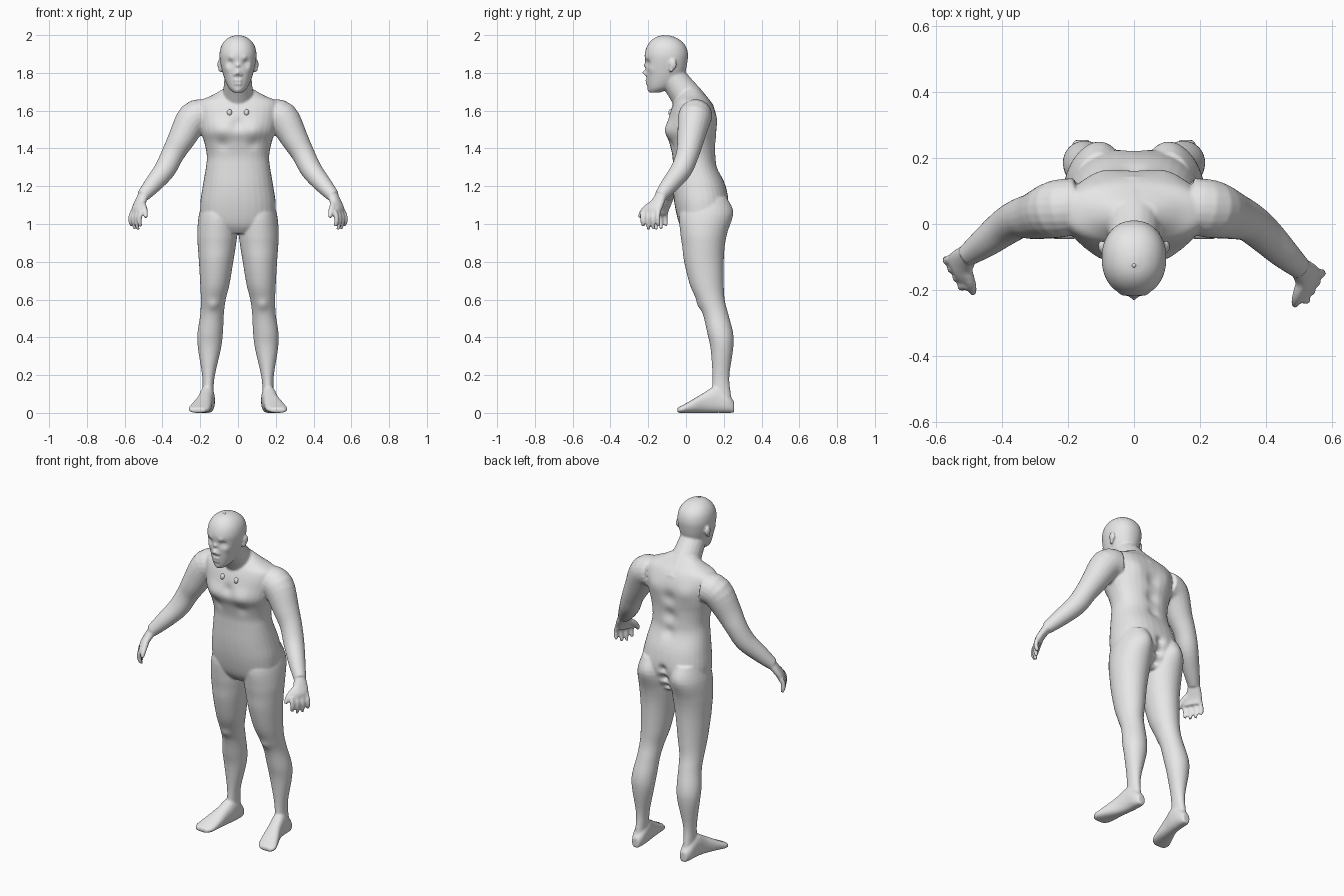
import bpy
import bmesh
from math import cos, sin, pi, exp, copysign
from mathutils import Vector, Matrix

cube = bpy.data.objects.get("Cube")
if cube:
    bpy.data.objects.remove(cube)

skin = bpy.data.materials.new("light_grey")
skin.use_nodes = True
skin.diffuse_color = (0.8, 0.8, 0.8, 1)
skin.node_tree.nodes["Principled BSDF"].inputs["Base Color"].default_value = skin.diffuse_color

bm = bmesh.new()


def spline(rows, steps=4):
    """Smooth interpolation through rows of numbers."""
    out = []
    last = len(rows) - 1
    for i in range(last):
        a, b, c, d = (rows[max(0, min(last, i + k))] for k in (-1, 0, 1, 2))
        for s in range(steps):
            t = s / steps
            out.append([q + t / 2 * (r - p + t * (2 * p - 5 * q + 4 * r - e + t * (3 * (q - r) + e - p)))
                        for p, q, r, e in zip(a, b, c, d)])
    return out + [list(rows[-1])]


def loft(sections, power=2.0, sides=32):
    """Closed skin over rings given as centre and two half-axes."""
    rings = []
    for centre, u, v in sections:
        ring = []
        for k in range(sides):
            c, s = cos(2 * pi * k / sides), sin(2 * pi * k / sides)
            ring.append(bm.verts.new(centre + u * copysign(abs(c) ** (2 / power), c)
                                     + v * copysign(abs(s) ** (2 / power), s)))
        rings.append(ring)
    for a, b in zip(rings, rings[1:]):
        for k in range(sides):
            n = (k + 1) % sides
            bm.faces.new((a[k], a[n], b[n], b[k]))
    bm.faces.new(rings[0])
    bm.faces.new(rings[-1])


def upright(rows, side=1, power=2.0):
    """Stack of level rings: height, inner x, outer x, front y, back y."""
    loft([(Vector((side * (l + r) / 2, (f + b) / 2, z)),
           Vector(((r - l) / 2, 0, 0)), Vector((0, (b - f) / 2, 0)))
          for z, l, r, f, b in spline(rows)], power)


def tube(points, sides=20):
    """Round limb through x, y, z, radius."""
    rows = spline(points)
    pts = [Vector(r[:3]) for r in rows]
    sections = []
    for i, row in enumerate(rows):
        t = (pts[min(i + 1, len(pts) - 1)] - pts[max(i - 1, 0)]).normalized()
        u = t.cross(Vector((0, 1, 0.2))).normalized()
        sections.append((pts[i], u * row[3], t.cross(u) * row[3]))
    loft(sections, sides=sides)


def ball(centre, size):
    bmesh.ops.create_icosphere(bm, subdivisions=3, radius=1,
                               matrix=Matrix.LocRotScale(Vector(centre), None, Vector(size)))


# Torso: height, half width, front, back
torso = [(.95, .1, 0, .16), (1, .185, -.035, .2), (1.1, .2, -.06, .225), (1.2, .187, -.07, .21),
         (1.3, .17, -.07, .168), (1.36, .165, -.072, .16), (1.43, .178, -.088, .16),
         (1.49, .197, -.108, .165), (1.56, .212, -.093, .163), (1.61, .218, -.078, .15),
         (1.65, .205, -.06, .13), (1.68, .14, -.04, .105), (1.72, .07, -.01, .07)]
upright([(z, -w, w, f, b) for z, w, f, b in torso], power=2.3)

# Neck and head
tube([(0, .06, 1.58, .1), (0, .02, 1.65, .087), (0, -.03, 1.72, .077), (0, -.09, 1.8, .07)])
head = [(1.695, .022, -.192, -.14), (1.715, .045, -.2, -.09), (1.74, .06, -.205, -.05),
        (1.77, .072, -.209, -.02), (1.81, .084, -.212, -.002), (1.86, .095, -.216, .008),
        (1.9, .098, -.219, .011), (1.94, .09, -.207, 0), (1.97, .071, -.186, -.025),
        (1.99, .043, -.158, -.06), (1.999, .012, -.125, -.095)]
upright([(z, -w, w, f, b) for z, w, f, b in head], power=2.15)

leg = [(1.14, .03, .18, 0, .215), (1.05, .008, .207, -.035, .245), (.95, .004, .216, -.03, .218),
       (.88, .012, .213, -.02, .205), (.8, .025, .207, -.01, .2), (.68, .045, .2, .02, .2),
       (.6, .065, .197, .055, .205), (.52, .075, .2, .09, .225), (.42, .08, .215, .113, .25),
       (.34, .09, .212, .13, .25), (.2, .122, .19, .14, .23), (.12, .13, .187, .137, .235),
       (.04, .132, .188, .14, .248)]

# Foot: distance along y, centre x, half width, instep height
foot = [(.255, .158, .022, .06), (.22, .16, .036, .1), (.16, .163, .04, .14), (.1, .174, .042, .11),
        (.03, .193, .053, .068), (-.02, .207, .056, .04), (-.046, .212, .036, .027)]

arm = [(.17, .055, 1.575, .085), (.235, .045, 1.56, .088), (.3, .025, 1.45, .072),
       (.345, .008, 1.37, .061), (.388, -.025, 1.287, .057), (.45, -.085, 1.21, .047),
       (.505, -.135, 1.147, .034)]

for side in (1, -1):
    upright(leg, side)
    loft([(Vector((side * x, y, h / 2)), Vector((w, 0, 0)), Vector((0, 0, h / 2)))
          for y, x, w, h in spline(foot)], 2.4)

    def place(x, y, z):
        # The right forearm swings a little further back
        swing = .04 * max(0, min(1, (x - .3) / .2)) if side < 0 else 0
        return Vector((side * x, y + swing, z))

    def limb(points, sides=20):
        tube([(*place(*p[:3]), p[3]) for p in points], sides)

    limb(arm)

    # Palm, fingers and thumb
    across = Vector((-.5 * side, -.86, 0))
    thick = Vector((.86 * side, -.5, .2))
    palm = [(.5, -.13, 1.155, .03, .027), (.518, -.152, 1.115, .042, .024),
            (.53, -.175, 1.08, .053, .021), (.533, -.185, 1.05, .052, .016)]
    loft([(place(x, y, z), across * w, thick * d) for x, y, z, w, d in spline(palm)], 2.3)
    for i, tip in enumerate((.987, .97, .973, .99)):
        k = (1.5 - i) * .031
        x, y = .533 - .5 * k, -.185 - .86 * k
        limb([(x, y, 1.07, .013), (x + .011, y - .005, 1.04, .0135),
              (x + .012, y - .003, 1.01, .0125), (x + .004, y, tip, .009)], 12)
    limb([(.512, -.165, 1.115, .018), (.498, -.21, 1.085, .017),
          (.49, -.235, 1.058, .014), (.488, -.247, 1.034, .01)], 12)

    # Ear with rim and lobe
    ball((side * .098, -.068, 1.845), (.011, .02, .028))
    ball((side * .095, -.078, 1.82), (.009, .012, .018))

bmesh.ops.recalc_face_normals(bm, faces=bm.faces)
mesh = bpy.data.meshes.new("body")
bm.to_mesh(mesh)
bm.free()
body = bpy.data.objects.new("body", mesh)
bpy.context.collection.objects.link(body)

# Fuse the parts into one smooth skin
fuse = body.modifiers.new("fuse", "REMESH")
fuse.mode = "VOXEL"
fuse.voxel_size = .006
soften = body.modifiers.new("soften", "SMOOTH")
soften.factor = .5
soften.iterations = 7
graph = bpy.context.evaluated_depsgraph_get()
fused = bpy.data.meshes.new_from_object(body.evaluated_get(graph))
body.modifiers.clear()
body.data = fused

# Sculpted forms: x, y, z, reach, push along y (mirrored)
face = [(.04, -.2, 1.853, .018, .014), (.041, -.197, 1.85, .009, -.007), (.035, -.21, 1.88, .014, -.005),
        (0, -.21, 1.84, .011, -.012), (0, -.215, 1.802, .013, -.022), (.016, -.21, 1.792, .009, -.01),
        (.011, -.205, 1.76, .009, -.008), (.01, -.2, 1.742, .009, -.008), (0, -.19, 1.71, .016, -.006),
        (.06, -.18, 1.82, .02, -.006)]
form = [(.09, -.1, 1.5, .05, -.012), (0, -.1, 1.53, .03, .01), (.08, -.08, 1.42, .03, .007),
        (0, .165, 1.5, .04, -.014), (0, .16, 1.4, .04, -.016), (0, .165, 1.3, .035, -.012),
        (.1, .15, 1.55, .05, .008), (.1, .235, 1.08, .05, .008), (0, .22, 1.1, .022, -.02),
        (0, .215, 1.04, .024, -.03), (0, .2, .98, .022, -.03), (.13, .07, .57, .028, -.008)]
bumps = []
for x, y, z, reach, push in face + form:
    for sx in {x, -x}:
        bumps.append((Vector((sx, y, z)), reach, push))
for v in fused.vertices:
    start = v.co.copy()
    for centre, reach, push in bumps:
        if abs(start.z - centre.z) < 3 * reach:
            v.co.y += push * exp(-((start - centre).length / reach) ** 2)

fused.materials.clear()
fused.materials.append(skin)
fused.polygons.foreach_set("use_smooth", [True] * len(fused.polygons))


def stud(name, location, size):
    """Small raised point on the skin."""
    b = bmesh.new()
    bmesh.ops.create_icosphere(b, subdivisions=2, radius=1, matrix=Matrix.Diagonal((*size, 1)))
    m = bpy.data.meshes.new(name)
    b.to_mesh(m)
    b.free()
    m.materials.append(skin)
    m.polygons.foreach_set("use_smooth", [True] * len(m.polygons))
    o = bpy.data.objects.new(name, m)
    o.location = location
    bpy.context.collection.objects.link(o)


stud("crown_point", (0, -.125, 1.994), (.008, .008, .007))
stud("left_collar_point", (.045, -.08, 1.59), (.014, .014, .018))
stud("right_collar_point", (-.045, -.08, 1.59), (.014, .014, .018))
